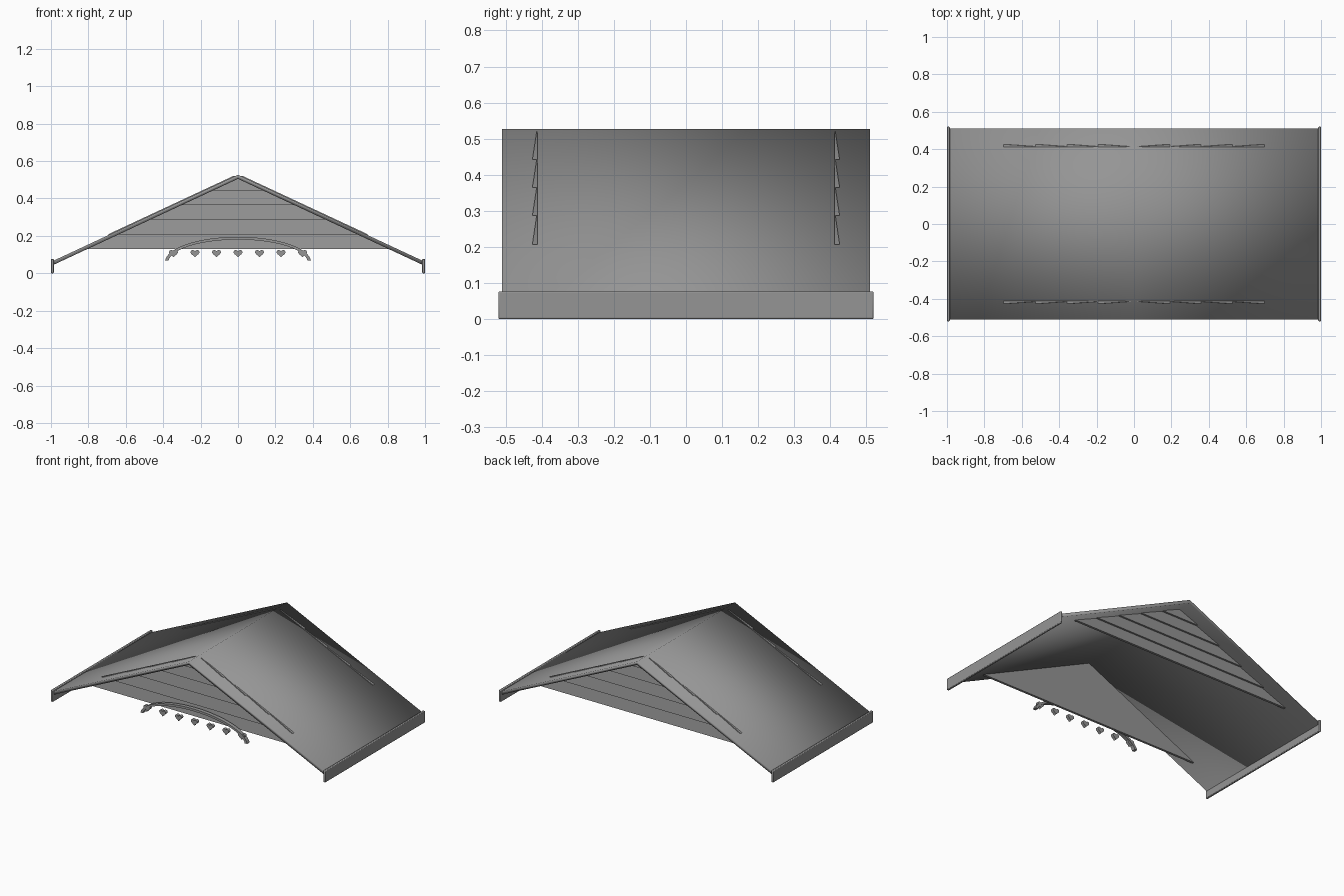
import bpy, bmesh
from math import sin, cos, pi, radians

cube = bpy.data.objects.get("Cube")
if cube:
    bpy.data.objects.remove(cube)

gray = bpy.data.materials.new("plain_gray")
gray.use_nodes = True
COLOR = (0.3, 0.3, 0.3, 1)
gray.diffuse_color = COLOR
gray.node_tree.nodes["Principled BSDF"].inputs["Base Color"].default_value = COLOR

RIDGE, SLOPE = 0.527, 0.466


def loft(name, rings, closed=False, smooth_angle=30):
    """Skin matching rings of points; cap the ends unless closed."""
    bm = bmesh.new()
    loops = [[bm.verts.new(p) for p in ring] for ring in rings]
    n = len(loops[0])
    for a, b in zip(loops, loops[1:]):
        for i in range(n):
            j = (i + 1) % n
            bm.faces.new((a[i], a[j], b[j], b[i]))
    bm.faces.new(loops[0][::-1])
    bm.faces.new(loops[-1])
    bmesh.ops.recalc_face_normals(bm, faces=bm.faces)
    mesh = bpy.data.meshes.new(name)
    bm.to_mesh(mesh)
    bm.free()
    mesh.materials.append(gray)
    obj = bpy.data.objects.new(name, mesh)
    bpy.context.collection.objects.link(obj)
    bpy.ops.object.select_all(action="DESELECT")
    obj.select_set(True)
    bpy.context.view_layer.objects.active = obj
    bpy.ops.object.shade_smooth_by_angle(angle=radians(smooth_angle))
    return obj


def extrude_y(name, profile, y0, y1, **kw):
    return loft(name, [[(x, y, z) for x, z in profile] for y in (y0, y1)], **kw)


# Roof: two slopes in one thin folded slab, softly shaded throughout
EDGE, THICK = 0.988, 0.022
drop = RIDGE - SLOPE * EDGE
roof_profile = [(-EDGE, drop), (0, RIDGE), (EDGE, drop),
                (EDGE, drop - THICK), (0, RIDGE - THICK), (-EDGE, drop - THICK)]
extrude_y("roof", roof_profile, -0.51, 0.51, smooth_angle=180)

# Eave boards along both low edges
for side, label in ((1, "left"), (-1, "right")):
    board = [(side * x, z) for x, z in ((0.985, 0), (1, 0), (1, 0.077), (0.985, 0.077))]
    obj = extrude_y(label + "_eave_board", board, -0.52, 0.52)
    bevel = obj.modifiers.new("soft_edges", "BEVEL")
    bevel.width = 0.004
    bevel.segments = 2

# Gable cladding: overlapping wedge boards at the front and back
levels = [0.13, 0.207, 0.287, 0.365, 0.442, 0.52]
for facing, label in ((-1, "front"), (1, "back")):
    for i, (low, high) in enumerate(zip(levels, levels[1:])):
        reach = RIDGE + (0.005 if i else -0.008)
        section = ((0.411, low), (0.426, low), (0.414, high), (0.411, high))
        rings = [[(s * (reach - z) / SLOPE, facing * y, z) for y, z in section]
                 for s in (-1, 1)]
        loft(f"{label}_gable_board_{i + 1}", rings)

# Arched trim on the front gable
arch = []
STEPS = 40
for k in range(STEPS + 1):
    t = radians(4) + (pi - radians(8)) * k / STEPS
    arch.append([(a * cos(t), y, 0.06 + b * sin(t))
                 for a, b, y in ((0.39, 0.135, -0.46), (0.372, 0.12, -0.46),
                                 (0.372, 0.12, -0.435), (0.39, 0.135, -0.435))])
loft("front_arch", arch)

# Row of hearts under the arch
for k in range(7):
    cx = (k - 3) * 0.115
    heart = []
    for s in range(28):
        t = 2 * pi * s / 28
        h = 13 * cos(t) - 5 * cos(2 * t) - 2 * cos(3 * t) - cos(4 * t)
        heart.append((cx + 0.0015 * 16 * sin(t) ** 3, 0.104 + 0.0014 * (h + 2.5)))
    extrude_y(f"heart_{k + 1}", heart, -0.458, -0.438, smooth_angle=40)
